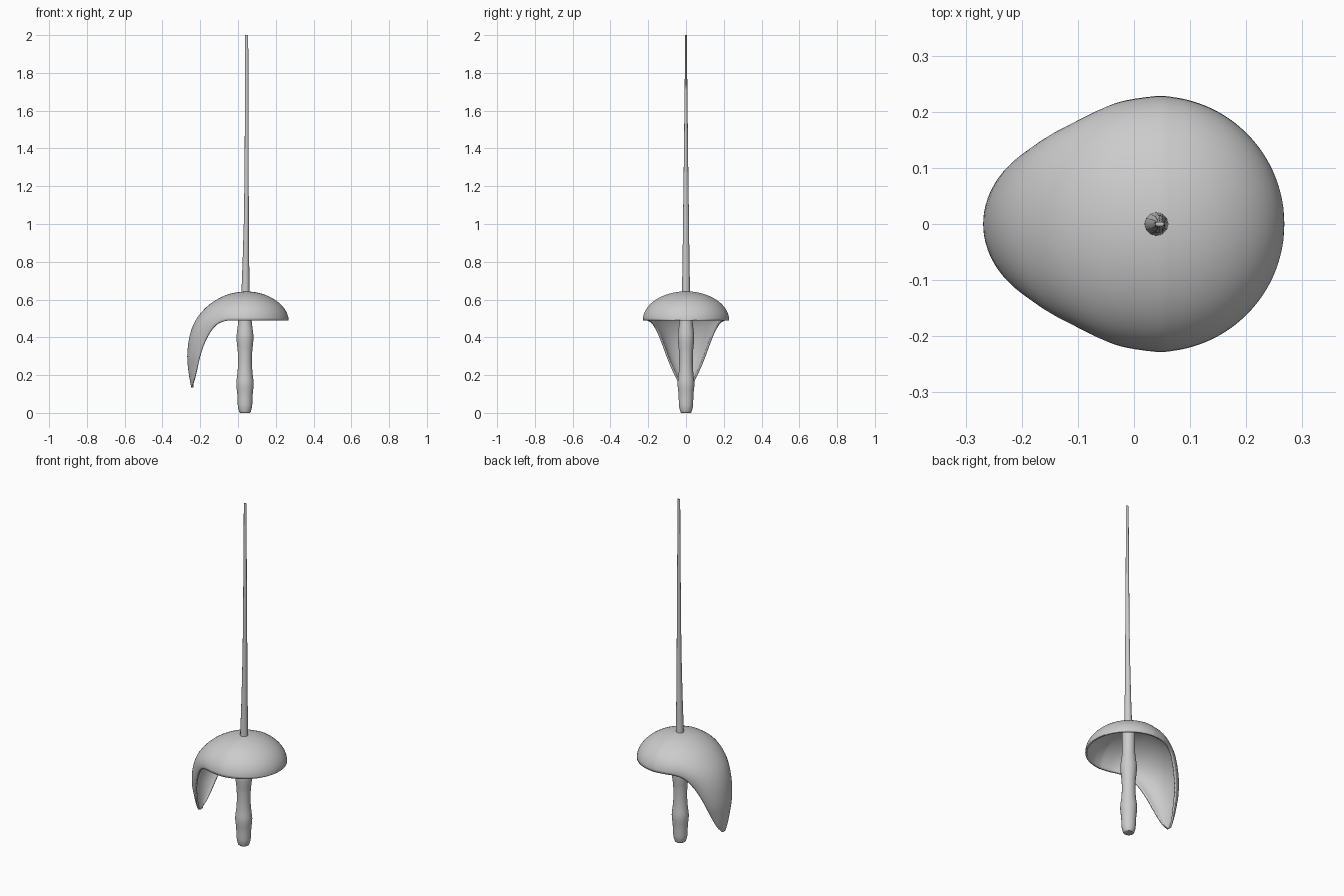
import bpy, bmesh, math
from mathutils import Vector

if "Cube" in bpy.data.objects:
    bpy.data.objects.remove(bpy.data.objects["Cube"])

metal = bpy.data.materials.new("plain grey")
metal.diffuse_color = (0.6, 0.6, 0.6, 1)
metal.use_nodes = True
metal.node_tree.nodes["Principled BSDF"].inputs["Base Color"].default_value = metal.diffuse_color


def finish(name, bm, angle=40):
    bmesh.ops.remove_doubles(bm, verts=bm.verts, dist=1e-5)
    bmesh.ops.recalc_face_normals(bm, faces=bm.faces)
    mesh = bpy.data.meshes.new(name)
    bm.to_mesh(mesh)
    bm.free()
    ob = bpy.data.objects.new(name, mesh)
    bpy.context.collection.objects.link(ob)
    mesh.materials.append(metal)
    bpy.ops.object.select_all(action='DESELECT')
    ob.select_set(True)
    bpy.context.view_layer.objects.active = ob
    bpy.ops.object.shade_smooth_by_angle(angle=math.radians(angle))
    return ob


def spline(rows, steps):
    """Catmull-Rom interpolation through rows of numbers."""
    pts = [Vector(r) for r in rows]
    out = []
    for i in range(len(pts) - 1):
        a, b, c, d = pts[max(i - 1, 0)], pts[i], pts[i + 1], pts[min(i + 2, len(pts) - 1)]
        for s in range(steps):
            t = s / steps
            out.append(0.5 * (2 * b + (c - a) * t + (2 * a - 5 * b + 4 * c - d) * t * t
                              + (3 * b - a - 3 * c + d) * t ** 3))
    return out + [pts[-1]]


def loft(name, rings, sides, angle=40):
    """Rings of (z, centre x, radius x, radius y), capped at both ends."""
    bm = bmesh.new()
    loops = [[bm.verts.new((cx + rx * math.cos(2 * math.pi * k / sides),
                            ry * math.sin(2 * math.pi * k / sides), z))
              for k in range(sides)] for z, cx, rx, ry in rings]
    for lo, hi in zip(loops, loops[1:]):
        for k in range(sides):
            n = (k + 1) % sides
            bm.faces.new((lo[k], lo[n], hi[n], hi[k]))
    bm.faces.new(loops[0][::-1])
    bm.faces.new(loops[-1])
    return finish(name, bm, angle)


# Grip: turned handle with two swellings
grip = [(0.004, 0.030), (0.03, 0.037), (0.055, 0.039), (0.10, 0.041), (0.155, 0.046),
        (0.21, 0.040), (0.26, 0.037), (0.32, 0.038), (0.36, 0.042), (0.40, 0.045),
        (0.44, 0.041), (0.48, 0.036), (0.52, 0.035), (0.62, 0.035)]
loft("grip", [(0, 0.037, 0.025, 0.025)] +
     [(z, 0.037, r, r * 0.97) for z, r in spline(grip, 3)], 24)

# Blade: round at the guard, thin and flat at the point
loft("blade", [(0.60, 0.04, 0.022, 0.022), (0.66, 0.04, 0.021, 0.021),
               (0.82, 0.042, 0.017, 0.018), (1.0, 0.044, 0.0135, 0.016),
               (1.25, 0.0455, 0.011, 0.0125), (1.6, 0.046, 0.0095, 0.0085),
               (2.0, 0.046, 0.008, 0.004)], 12)

# Guard: ridge point (x, z) and edge point (x, y, z) per cross-section
rows = []
for k in range(12):
    a = math.radians(90 - 7.5 * k)
    x, c = 0.04 + 0.228 * math.sin(a), math.cos(a)
    rows.append((x, 0.49 + 0.153 * c ** 1.08, x, 0.228 * c, 0.49))
rows += [(0.04, .643, .04, .228, .49), (-.03, .634, -.02, .219, .49),
         (-.09, .612, -.06, .204, .488), (-.15, .575, -.10, .183, .475),
         (-.20, .525, -.13, .165, .45), (-.235, .47, -.16, .143, .405),
         (-.258, .40, -.185, .122, .35), (-.268, .32, -.205, .098, .285),
         (-.267, .26, -.22, .07, .22), (-.258, .19, -.233, .045, .17),
         (-.247, .133, -.244, .018, .135)]
bm = bmesh.new()
N = 32
grid = []
for sx, sz, ex, ey, ez in spline(rows, 3):
    line = []
    for k in range(N + 1):
        t = math.pi * (k / N - 0.5)
        c = math.cos(t)
        line.append(bm.verts.new((ex + (sx - ex) * c, ey * math.sin(t), ez + (sz - ez) * c)))
    grid.append(line)
for p, q in zip(grid, grid[1:]):
    for k in range(N):
        bm.faces.new((p[k], p[k + 1], q[k + 1], q[k]))
bmesh.ops.remove_doubles(bm, verts=bm.verts, dist=1e-5)
bmesh.ops.recalc_face_normals(bm, faces=bm.faces)
# make the outside of the dome face upwards before thickening inwards
if sum(f.normal.z * f.calc_area() for f in bm.faces) < 0:
    bmesh.ops.reverse_faces(bm, faces=bm.faces)
mesh_guard = finish("hand_guard", bm)
if sum(p.normal.z * p.area for p in mesh_guard.data.polygons) < 0:
    mesh_guard.data.flip_normals()
shell = mesh_guard.modifiers.new("thickness", 'SOLIDIFY')
shell.thickness = 0.01
shell.offset = -1
